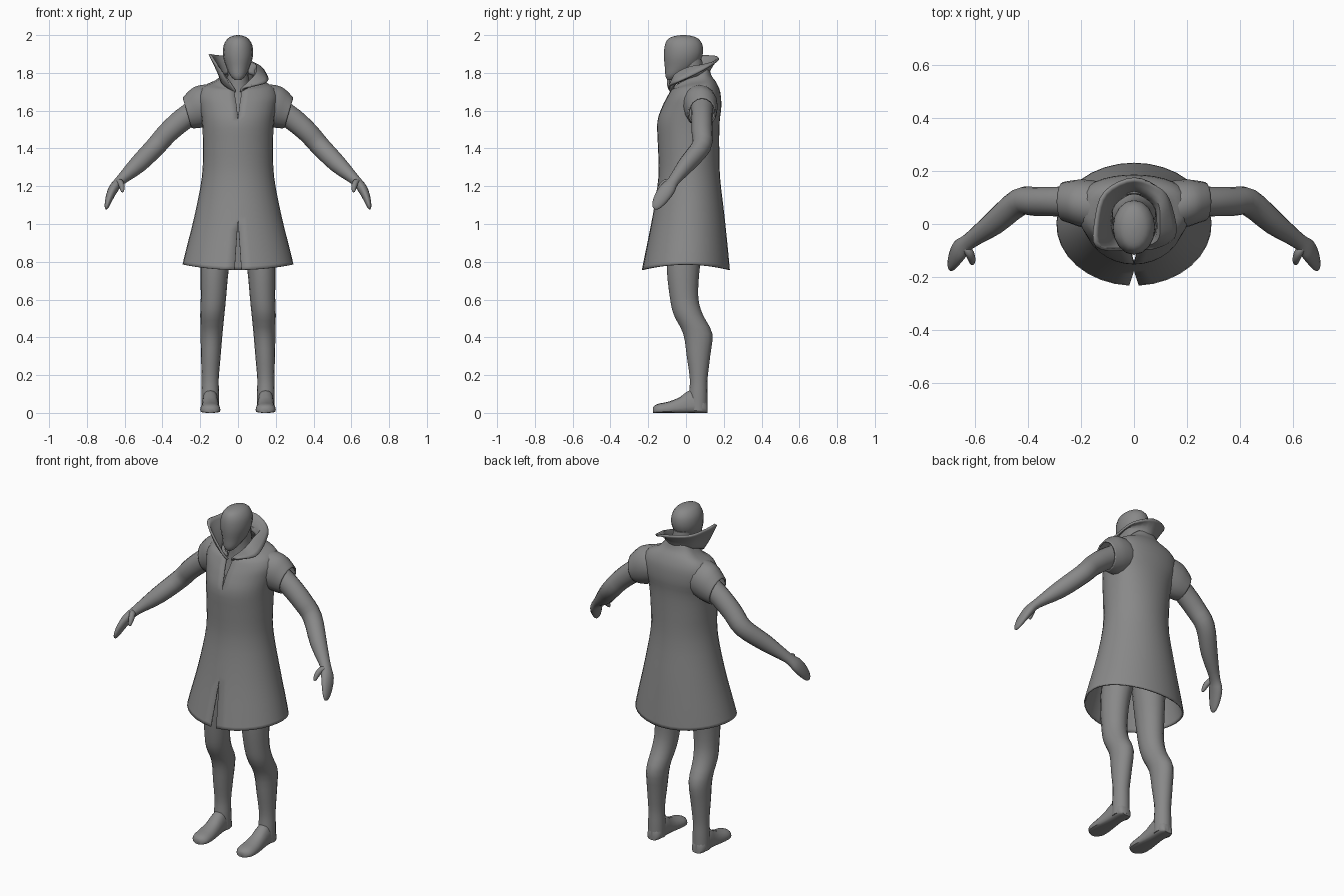
import bpy, bmesh, math
from mathutils import Vector

GREY = bpy.data.materials.new("dark_grey")
GREY.diffuse_color = (.25, .25, .25, 1)


def smooth(rows, steps):
    """Catmull-Rom interpolation through rows of numbers."""
    out = []
    for i in range(len(rows) - 1):
        p = [rows[max(0, min(len(rows) - 1, i + k))] for k in (-1, 0, 1, 2)]
        for s in range(steps):
            t = s / steps
            out.append([0.5 * (2 * b + (c - a) * t + (2 * a - 5 * b + 4 * c - d) * t * t
                               + (3 * b - a - 3 * c + d) * t ** 3) for a, b, c, d in zip(*p)])
    return out + [list(rows[-1])]


def skin(name, rings, closed=True, caps=True, thick=0, mirror=False):
    """Bridge a list of equal-length point rows into one smooth object."""
    n = len(rings[0])
    verts = [v for r in rings for v in r]
    faces = [(i * n + j, i * n + (j + 1) % n, (i + 1) * n + (j + 1) % n, (i + 1) * n + j)
             for i in range(len(rings) - 1) for j in range(n if closed else n - 1)]
    if caps:
        faces += [tuple(reversed(range(n))), tuple(range(len(verts) - n, len(verts)))]
    me = bpy.data.meshes.new(name)
    me.from_pydata(verts, [], faces)
    bm = bmesh.new()
    bm.from_mesh(me)
    bmesh.ops.remove_doubles(bm, verts=bm.verts, dist=.001)
    bmesh.ops.recalc_face_normals(bm, faces=bm.faces)
    bm.to_mesh(me)
    bm.free()
    me.materials.append(GREY)
    ob = bpy.data.objects.new(name, me)
    bpy.context.collection.objects.link(ob)
    if thick:
        m = ob.modifiers.new("thickness", 'SOLIDIFY')
        m.thickness, m.offset = thick, 0
    if mirror:
        ob.modifiers.new("mirror", 'MIRROR')
    bpy.ops.object.select_all(action='DESELECT')
    ob.select_set(True)
    bpy.context.view_layer.objects.active = ob
    bpy.ops.object.shade_smooth_by_angle(angle=math.radians(50))
    return ob


def tube(name, pts, axis=None, ref=(0, 1, 0), n=16, steps=3, **kw):
    """Loft ellipses (x, y, z, radius across, radius along ref)."""
    pts = smooth(pts, steps)
    rings = []
    for i, (x, y, z, ra, rb) in enumerate(pts):
        a, b = pts[max(0, i - 1)], pts[min(len(pts) - 1, i + 1)]
        t = Vector(axis) if axis else Vector(b[:3]) - Vector(a[:3])
        t.normalize()
        u = Vector(ref).cross(t).normalized()
        v = t.cross(u)
        rings.append([Vector((x, y, z)) + u * ra * math.cos(q) + v * rb * math.sin(q)
                      for q in (2 * math.pi * k / n for k in range(n))])
    return skin(name, rings, **kw)


UP = (0, 0, 1)

# Head and neck
tube("head", [(0, -.08, 1.763, .018, .02), (0, -.066, 1.785, .04, .043), (0, -.03, 1.83, .062, .082),
              (0, -.015, 1.89, .079, .102), (0, -.012, 1.945, .076, .1),
              (0, -.014, 1.98, .056, .08), (0, -.014, 1.995, .03, .045), (0, -.014, 2.0, .005, .008)], axis=UP)
tube("neck", [(0, .045, 1.58, .13, .1), (0, .045, 1.68, .08, .085), (0, .03, 1.76, .058, .07),
              (0, .02, 1.87, .056, .065)], axis=UP)

# Coat body: height, half width, front y, back y, front gap, tilt, hem dip
profile = [(.785, .29, -.23, .228, .018, 0, .028), (.86, .272, -.212, .22, .012, 0, .015),
           (1.04, .227, -.173, .2, 0, 0, 0), (1.25, .187, -.142, .176, 0, 0, 0),
           (1.42, .182, -.145, .172, 0, 0, 0), (1.54, .186, -.148, .174, 0, 0, 0),
           (1.62, .2, -.122, .183, .007, 0, 0), (1.68, .205, -.1, .178, .014, .015, 0),
           (1.725, .18, -.078, .158, .02, .02, 0), (1.748, .12, -.068, .132, .026, .035, 0),
           (1.775, .085, -.068, .118, .03, .05, 0)]
rings = []
for z, w, yf, yb, gap, tilt, dip in smooth(profile, 3):
    off = math.asin(max(gap, 0) / w)
    flat_back = 1 - .45 * min(1, max(0, (z - 1.3) / .3))
    ring = []
    for k in range(33):
        a = -math.pi / 2 + off + (2 * math.pi - 2 * off) * k / 32
        s = math.sin(a)
        sy = s ** flat_back if s > 1e-6 else s
        ring.append((w * math.cos(a), (yf + yb) / 2 + (yb - yf) / 2 * sy, z + tilt * s - dip * s * s))
    rings.append(ring)
skin("coat_body", rings, closed=False, caps=False, thick=.008)

# Short sleeves, starting flush inside the shoulders
tube("coat_sleeve", [(.06, .06, 1.645, .08, .07), (.14, .07, 1.638, .1, .088), (.2, .078, 1.621, .105, .086),
                     (.24, .083, 1.602, .094, .077), (.268, .085, 1.588, .08, .07)],
     axis=(.95, 0, -.27), caps=False, thick=.008, mirror=True)

# Collar: standing on one side, folded over on the other
base = [(-.012, -.078, 1.7), (-.07, -.06, 1.735), (-.09, 0, 1.765), (-.075, .075, 1.79), (0, .118, 1.8),
        (.075, .075, 1.79), (.09, 0, 1.765), (.07, -.06, 1.735), (.012, -.078, 1.7)]
mid = [(-.022, -.09, 1.718), (-.095, -.082, 1.79), (-.11, 0, 1.83), (-.088, .088, 1.84), (0, .138, 1.84),
       (.088, .09, 1.84), (.1, .01, 1.825), (.09, -.06, 1.785), (.02, -.088, 1.715)]
edge = [(-.04, -.097, 1.745), (-.14, -.085, 1.885), (-.145, .01, 1.895), (-.11, .12, 1.89), (0, .172, 1.88),
        (.105, .13, 1.84), (.145, .05, 1.795), (.152, -.05, 1.75), (.06, -.098, 1.728)]
cols = [smooth([b, m, e], 3) for b, m, e in zip(base, mid, edge)]
flat = smooth([[c for p in col for c in p] for col in cols], 4)
skin("coat_collar", [[tuple(r[i:i + 3]) for i in range(0, len(r), 3)] for r in flat],
     closed=False, caps=False, thick=.012)

# Arms with mitten hands
tube("arm", [(.19, .085, 1.625, .06, .06), (.29, .085, 1.555, .06, .056), (.37, .085, 1.485, .056, .055),
             (.435, .082, 1.412, .053, .052), (.53, .003, 1.315, .047, .045), (.625, -.066, 1.228, .027, .031),
             (.66, -.098, 1.185, .026, .042), (.682, -.133, 1.135, .02, .038),
             (.694, -.158, 1.095, .012, .024), (.697, -.167, 1.08, .004, .008)], mirror=True)
tube("thumb", [(.64, -.085, 1.225, .012, .012), (.625, -.105, 1.222, .016, .018),
               (.615, -.13, 1.2, .015, .016), (.612, -.148, 1.175, .009, .009),
               (.612, -.152, 1.17, .003, .003)], n=10, mirror=True)

# Legs
tube("leg", [(.09, .01, 1.02, .086, .1), (.11, -.005, .88, .084, .095), (.124, -.015, .75, .074, .086),
             (.13, -.01, .61, .067, .075), (.136, .012, .52, .064, .077), (.14, .062, .42, .058, .077),
             (.144, .066, .3, .052, .062), (.147, .067, .18, .045, .047), (.147, .065, .1, .047, .049),
             (.147, .064, .012, .047, .05)], axis=UP, mirror=True)

# Feet: y, x, half width, top height
foot = []
for y, x, w, top in smooth([(.113, .147, .026, .05), (.09, .147, .043, .09), (.03, .147, .044, .125),
                            (-.03, .147, .047, .085), (-.09, .147, .053, .06), (-.14, .146, .052, .05),
                            (-.165, .145, .038, .04), (-.176, .144, .018, .028)], 2):
    foot.append([(x + w * math.copysign(abs(math.cos(a)) ** .8, math.cos(a)), y,
                  top * (.3 + .7 * math.sin(a)) if math.sin(a) > 0 else top * .3 * (1 - abs(math.sin(a)) ** .5))
                 for a in (2 * math.pi * k / 16 for k in range(16))])
skin("foot", foot, mirror=True)
